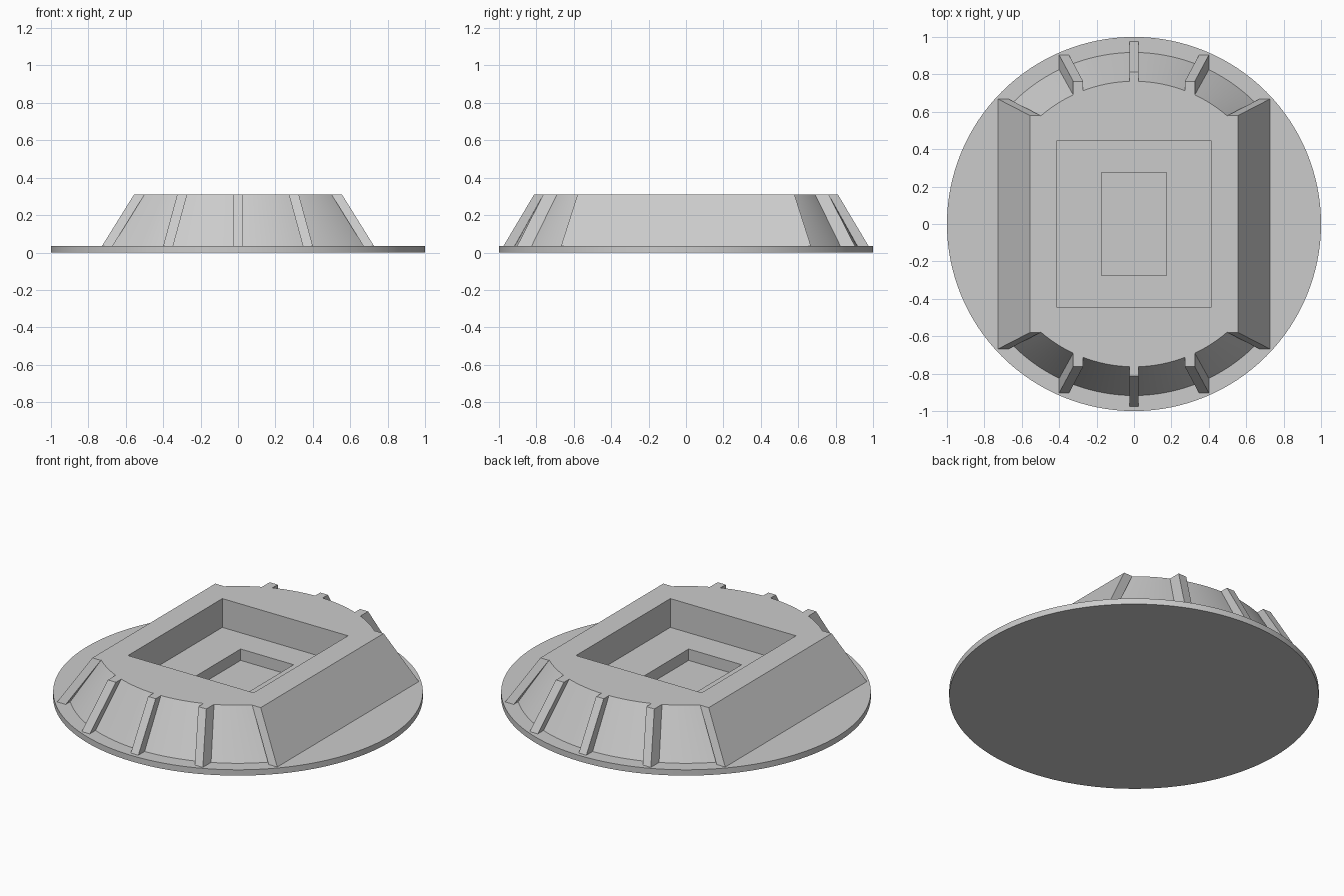
import bpy
import bmesh
import math

cube = bpy.data.objects.get("Cube")
if cube:
    bpy.data.objects.remove(cube, do_unlink=True)

DISC_TOP = 0.035
BODY_TOP = 0.31

gray = bpy.data.materials.new("light_gray")
gray.use_nodes = True
gray.diffuse_color = (0.6, 0.6, 0.6, 1)
gray.node_tree.nodes["Principled BSDF"].inputs["Base Color"].default_value = (0.6, 0.6, 0.6, 1)


def add_object(name, bm):
    bmesh.ops.recalc_face_normals(bm, faces=bm.faces)
    mesh = bpy.data.meshes.new(name)
    bm.to_mesh(mesh)
    bm.free()
    mesh.materials.append(gray)
    obj = bpy.data.objects.new(name, mesh)
    bpy.context.collection.objects.link(obj)
    return obj


def smooth(obj):
    bpy.ops.object.select_all(action="DESELECT")
    obj.select_set(True)
    bpy.context.view_layer.objects.active = obj
    bpy.ops.object.shade_smooth_by_angle(angle=math.radians(25))


def outline(radius, ribs, steps=12):
    """Round ends with square ribs; each rib is (outer x, inner x, end y)."""
    quarter = []
    for i, (outer, inner, end) in enumerate(ribs):
        if i:
            # curved wall from the previous rib to this one
            a = math.acos(ribs[i - 1][1] / radius)
            b = math.acos(outer / radius)
            for k in range(steps + 1):
                t = a + (b - a) * k / steps
                quarter.append((radius * math.cos(t), radius * math.sin(t)))
        quarter.append((outer, end))
        if inner > 0:
            quarter.append((inner, end))
    half = quarter + [(-x, y) for x, y in reversed(quarter)]
    return half + [(-x, -y) for x, y in half]


# Round base plate
bm = bmesh.new()
bmesh.ops.create_cone(bm, cap_ends=True, segments=128, radius1=1, radius2=1, depth=DISC_TOP)
bmesh.ops.translate(bm, verts=bm.verts, vec=(0, 0, DISC_TOP / 2))
smooth(add_object("base_plate", bm))

# Tapered body with ribs, lofted between two outlines
low = outline(0.917, [(0.727, 0.67, 0.668), (0.4, 0.347, 0.903), (0.025, 0, 0.976)])
high = outline(0.763, [(0.556, 0.5, 0.58), (0.325, 0.272, 0.763), (0.025, 0, 0.812)])
bm = bmesh.new()
bottom = [bm.verts.new((x, y, DISC_TOP)) for x, y in low]
top = [bm.verts.new((x, y, BODY_TOP)) for x, y in high]
for i in range(len(bottom)):
    j = (i + 1) % len(bottom)
    bm.faces.new((bottom[i], bottom[j], top[j], top[i]))
bm.faces.new(bottom[::-1])
bm.faces.new(top)
body = add_object("ribbed_body", bm)

# Stepped rectangular pocket, the narrow deep part cut first
for name, half_x, half_y, floor in (("inner_pocket", 0.175, 0.275, 0.07),
                                    ("outer_pocket", 0.415, 0.445, 0.138)):
    bm = bmesh.new()
    bmesh.ops.create_cube(bm, size=2)
    bmesh.ops.scale(bm, verts=bm.verts, vec=(half_x, half_y, 0.2))
    bmesh.ops.translate(bm, verts=bm.verts, vec=(0, 0, floor + 0.2))
    cutter = add_object(name + "_cutter", bm)
    cutter.hide_render = True
    cut = body.modifiers.new(name, "BOOLEAN")
    cut.operation = "DIFFERENCE"
    cut.solver = "EXACT"
    cut.object = cutter
    bpy.context.view_layer.objects.active = body
    bpy.ops.object.modifier_apply(modifier=cut.name)
    bpy.data.objects.remove(cutter, do_unlink=True)

smooth(body)
